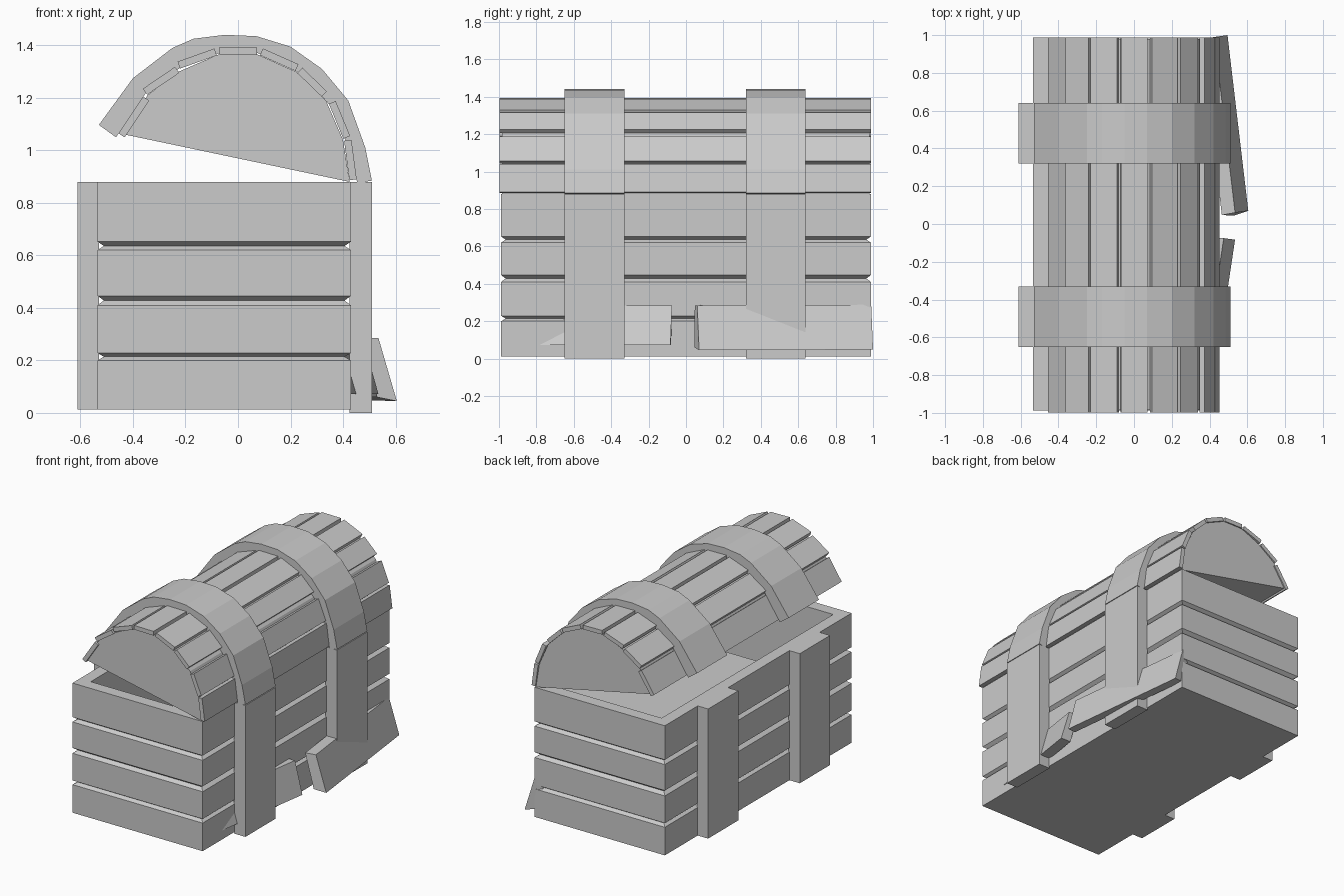
import bpy, bmesh
from mathutils import Vector

if "Cube" in bpy.data.objects:
    bpy.data.objects.remove(bpy.data.objects["Cube"])


def finish(name, bm):
    bmesh.ops.recalc_face_normals(bm, faces=bm.faces)
    me = bpy.data.meshes.new(name)
    bm.to_mesh(me)
    bm.free()
    ob = bpy.data.objects.new(name, me)
    bpy.context.collection.objects.link(ob)
    return ob


def loft(name, rings):
    """Skin a list of equal-length point rings and cap both ends."""
    bm = bmesh.new()
    rows = [[bm.verts.new(p) for p in r] for r in rings]
    n = len(rows[0])
    for a, b in zip(rows, rows[1:]):
        for i in range(n):
            j = (i + 1) % n
            bm.faces.new((a[i], a[j], b[j], b[i]))
    bm.faces.new(rows[0])
    bm.faces.new(rows[-1])
    return finish(name, bm)


def prism(name, profile, y0, y1):
    """Extrude an x-z profile along y."""
    return loft(name, [[(x, y, z) for x, z in profile] for y in (y0, y1)])


def box(name, x0, x1, y0, y1, z0, z1):
    return prism(name, [(x0, z0), (x1, z0), (x1, z1), (x0, z1)], y0, y1)


def rect(inset, z):
    x0, x1, y = -0.535 + inset, 0.43 - inset, 0.988 - inset
    return [(x0, -y, z), (x1, -y, z), (x1, y, z), (x0, y, z)]


# Chest body: stacked planks separated by V grooves, then rim and hollow inside
rings = [rect(0, 0.012)]
for lo, hi in ((0.20, 0.228), (0.41, 0.446), (0.62, 0.652)):
    rings += [rect(0, lo), rect(0.024, (lo + hi) / 2), rect(0, hi)]
rings += [rect(0, 0.88), rect(0.08, 0.88), rect(0.08, 0.09)]
loft("chest_body", rings)

# Boards lying inside, just below the rim
box("inner_board", -0.46, 0.355, -0.2, 0.91, 0.77, 0.82)

# Lid core: solid half barrel, tilted open
core = [(-0.43, 1.06), (-0.345, 1.21), (-0.225, 1.30), (-0.075, 1.365),
        (0.075, 1.365), (0.22, 1.30), (0.335, 1.19), (0.40, 1.04), (0.425, 0.88)]
prism("lid_core", core, -0.985, 0.98)

# Lid planks: outer edge of each slat, thickened inward
slats = [((-0.455, 1.065), (-0.362, 1.205)), ((-0.362, 1.235), (-0.24, 1.318)),
         ((-0.23, 1.338), (-0.09, 1.388)), ((-0.07, 1.394), (0.072, 1.392)),
         ((0.095, 1.388), (0.23, 1.328)), ((0.245, 1.315), (0.338, 1.225)),
         ((0.372, 1.188), (0.427, 1.055)), ((0.432, 1.04), (0.452, 0.89))]
for i, (a, b) in enumerate(slats):
    a, b = Vector(a), Vector(b)
    d = (b - a).normalized()
    inward = Vector((d.y, -d.x)) * 0.028
    prism(f"lid_plank_{i + 1}", [a, b, b + inward, a + inward], -0.998, 0.988)

# Straps: curved band over the lid, straight bands down both sides
outer = [(-0.53, 1.097), (-0.40, 1.275), (-0.25, 1.39), (-0.17, 1.425), (-0.05, 1.44),
         (0.07, 1.435), (0.20, 1.395), (0.32, 1.31), (0.42, 1.19), (0.485, 1.01), (0.51, 0.885)]
inner = [(-0.465, 1.05), (-0.35, 1.22), (-0.22, 1.315), (-0.15, 1.355), (-0.04, 1.375),
         (0.06, 1.375), (0.17, 1.34), (0.27, 1.265), (0.36, 1.16), (0.425, 1.0), (0.455, 0.875)]
for side, y0, y1 in (("front", -0.65, -0.33), ("back", 0.32, 0.64)):
    bm = bmesh.new()
    rows = [[bm.verts.new((p[0], y, p[1])) for p, y in
             ((o, y0), (o, y1), (n, y1), (n, y0))] for o, n in zip(outer, inner)]
    for a, b in zip(rows, rows[1:]):
        for i in range(4):
            j = (i + 1) % 4
            bm.faces.new((a[i], a[j], b[j], b[i]))
    bm.faces.new(rows[0])
    bm.faces.new(rows[-1])
    finish(f"lid_strap_{side}", bm)
    box(f"left_strap_{side}", -0.612, -0.53, y0, y1, 0.012, 0.88)
    box(f"right_strap_{side}", 0.425, 0.51, y0, y1, 0.0, 0.88)


# Broken board halves leaning out of the lower right side
def broken_board(name, end, shift):
    loft(name, [end, [tuple(Vector(p) + Vector(shift)) for p in end]])


broken_board("broken_board_long",
             [(0.605, 0.07, 0.045), (0.535, 0.06, 0.285), (0.465, 0.047, 0.285), (0.53, 0.045, 0.06)],
             (-0.11, 0.93, 0.003))
broken_board("broken_board_short",
             [(0.535, -0.083, 0.072), (0.475, -0.075, 0.283), (0.41, -0.075, 0.283), (0.46, -0.08, 0.072)],
             (-0.12, -0.80, 0.0))
